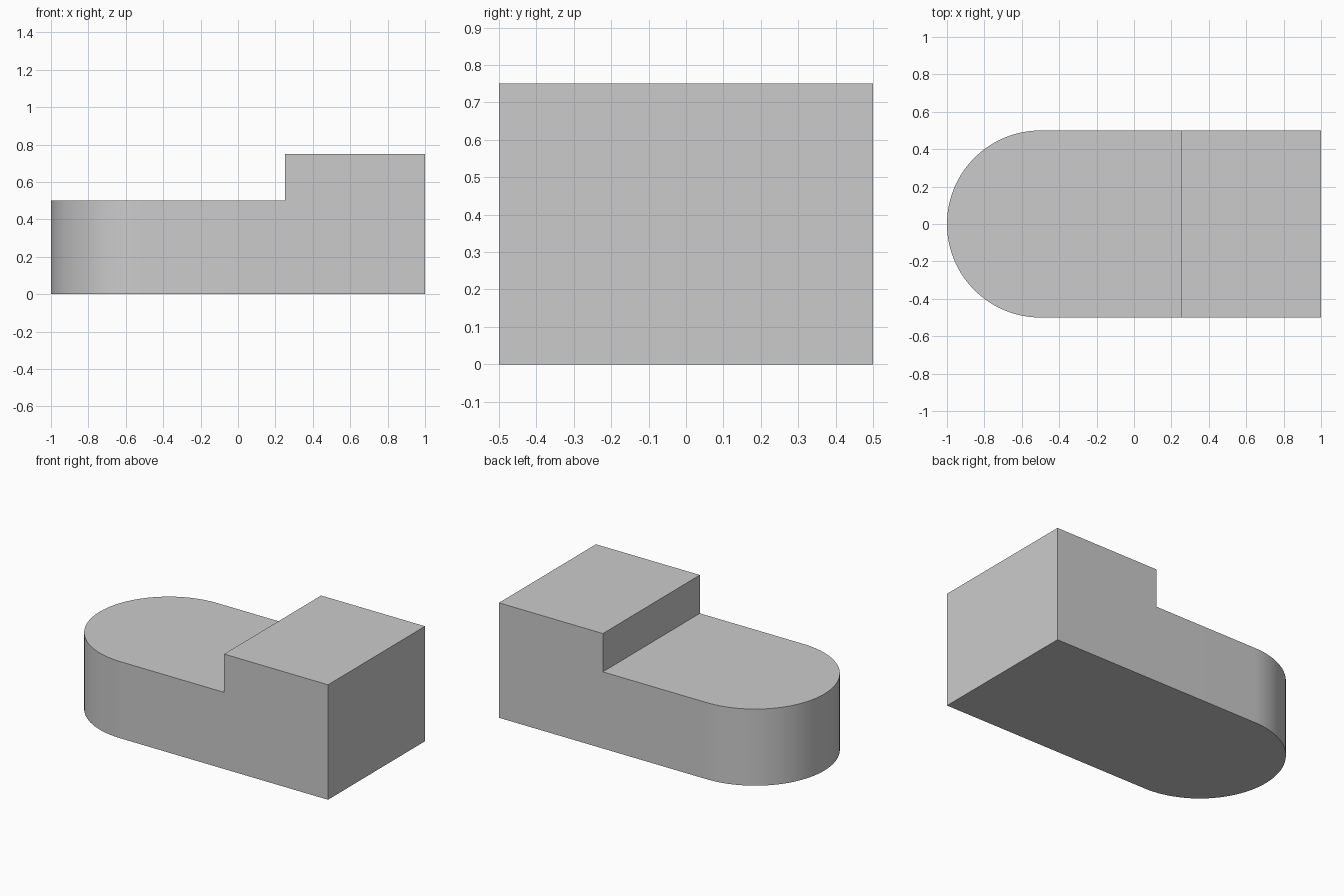
import bpy, bmesh
from math import pi, cos, sin, radians

if "Cube" in bpy.data.objects:
    bpy.data.objects.remove(bpy.data.objects["Cube"])

RADIUS, STEP_X, END_X = 0.5, 0.25, 1.0
LOW_Z, HIGH_Z = 0.5, 0.75
SEGMENTS = 48


def raise_faces(bm, faces, height):
    """Extrude faces straight up and return the new top faces."""
    geom = bmesh.ops.extrude_face_region(bm, geom=faces)["geom"]
    verts = [g for g in geom if isinstance(g, bmesh.types.BMVert)]
    bmesh.ops.translate(bm, verts=verts, vec=(0, 0, height))
    return [g for g in geom if isinstance(g, bmesh.types.BMFace)]


bm = bmesh.new()

# Footprint: rounded end and square end, sharing the step line
arc = [bm.verts.new((-0.5 + RADIUS * cos(a), RADIUS * sin(a), 0))
       for a in (pi / 2 + pi * i / SEGMENTS for i in range(SEGMENTS + 1))]
step_front, end_front, end_back, step_back = [
    bm.verts.new((x, y, 0)) for x, y in
    ((STEP_X, -RADIUS), (END_X, -RADIUS), (END_X, RADIUS), (STEP_X, RADIUS))]
footprint = [bm.faces.new(arc + [step_front, step_back]),
             bm.faces.new((step_front, end_front, end_back, step_back))]

# Low body, then the raised block on the square end
tops = raise_faces(bm, footprint, LOW_Z)
block_top = max(tops, key=lambda f: f.calc_center_median().x)
raise_faces(bm, [block_top], HIGH_Z - LOW_Z)
bmesh.ops.recalc_face_normals(bm, faces=bm.faces[:])

mesh = bpy.data.meshes.new("stepped_block")
bm.to_mesh(mesh)
bm.free()
block = bpy.data.objects.new("stepped_block", mesh)
bpy.context.collection.objects.link(block)

# Smooth the rounded end, keep the corners sharp
bpy.context.view_layer.objects.active = block
block.select_set(True)
bpy.ops.object.shade_smooth_by_angle(angle=radians(30))
